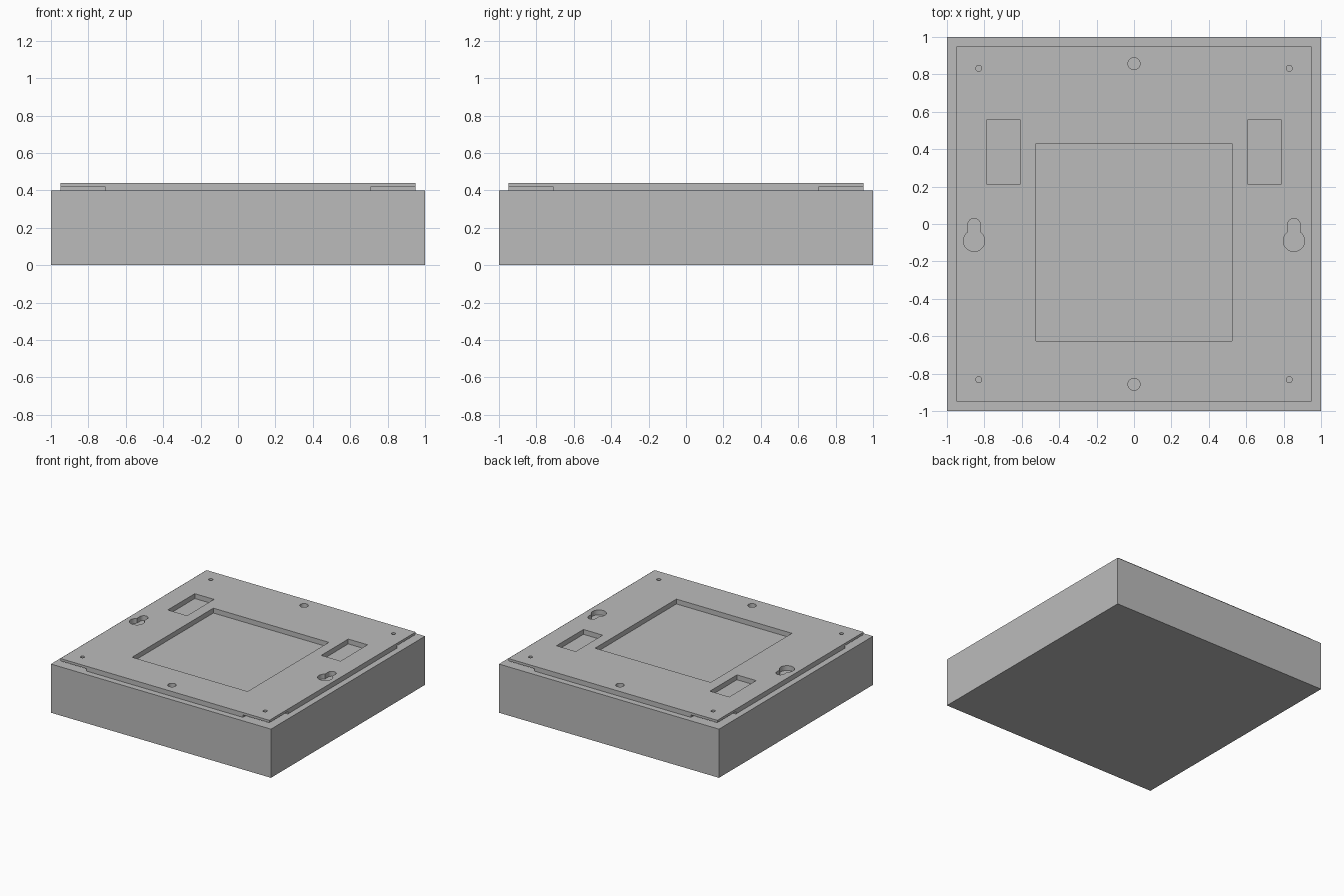
import bpy
import bmesh
from math import cos, sin, pi, sqrt, acos, radians

cube = bpy.data.objects.get("Cube")
if cube:
    bpy.data.objects.remove(cube, do_unlink=True)

BASE_TOP, LIP, PLATE_TOP = 0.40, 0.42, 0.44
BELOW, ABOVE = 0.38, 0.5      # cutter overshoot

grey = bpy.data.materials.new("light_grey")
grey.use_nodes = True
colour = (0.5, 0.5, 0.5, 1)
grey.diffuse_color = colour
grey.node_tree.nodes["Principled BSDF"].inputs["Base Color"].default_value = colour


def rect(x0, x1, y0, y1):
    return [(x0, y0), (x1, y0), (x1, y1), (x0, y1)]


def arc(cx, cy, r, start, end, steps):
    return [(cx + r * cos(start + (end - start) * i / steps),
             cy + r * sin(start + (end - start) * i / steps)) for i in range(steps + 1)]


def circle(cx, cy, r, steps=32):
    return arc(cx, cy, r, 0, 2 * pi, steps)[:-1]


def keyhole(cx, cy, big, small, top):
    # round entry hole with a narrow rounded slot above it
    a = acos(small / big)
    return (arc(cx, cy, big, pi - a, 2 * pi + a, 32)
            + arc(cx, top - small, small, 0, pi, 16))


def prisms(name, outlines, z0, z1):
    # extrude every outline from z0 to z1 in one object
    bm = bmesh.new()
    for outline in outlines:
        low = [bm.verts.new((x, y, z0)) for x, y in outline]
        high = [bm.verts.new((x, y, z1)) for x, y in outline]
        bm.faces.new(low[::-1])
        bm.faces.new(high)
        for i in range(len(low)):
            j = (i + 1) % len(low)
            bm.faces.new((low[i], low[j], high[j], high[i]))
    bmesh.ops.recalc_face_normals(bm, faces=bm.faces)
    mesh = bpy.data.meshes.new(name)
    bm.to_mesh(mesh)
    bm.free()
    mesh.materials.append(grey)
    obj = bpy.data.objects.new(name, mesh)
    bpy.context.collection.objects.link(obj)
    return obj


def cut(target, cutter):
    mod = target.modifiers.new("cut", "BOOLEAN")
    mod.operation, mod.solver, mod.object = "DIFFERENCE", "EXACT", cutter
    bpy.ops.object.select_all(action="DESELECT")
    bpy.context.view_layer.objects.active = target
    target.select_set(True)
    bpy.ops.object.modifier_apply(modifier=mod.name)
    bpy.data.objects.remove(cutter, do_unlink=True)


# Solid body and the raised plate on top of it
prisms("base_block", [rect(-1, 1, -1, 1)], 0, BASE_TOP)
plate = prisms("back_plate", [rect(-0.95, 0.95, -0.95, 0.95)], BASE_TOP, PLATE_TOP)

# Undercut below each plate corner
corners = [(sx, sy) for sx in (-1, 1) for sy in (-1, 1)]
undercuts = [rect(*sorted((0.71 * sx, 1.1 * sx)), *sorted((0.71 * sy, 1.1 * sy)))
             for sx, sy in corners]
cut(plate, prisms("corner_undercuts", undercuts, BELOW, LIP))

# Openings: main pocket, side pockets, keyholes, centre holes, screw holes
openings = [rect(-0.525, 0.525, -0.625, 0.43)]
for side in (-1, 1):
    openings.append(rect(*sorted((0.61 * side, 0.785 * side)), 0.21, 0.56))
    openings.append(keyhole(0.855 * side, -0.09, 0.057, 0.033, 0.03))
    openings.append(circle(0, 0.857 * side, 0.032))
openings += [circle(0.83 * sx, 0.832 * sy, 0.016) for sx, sy in corners]
cut(plate, prisms("plate_openings", openings, BELOW, ABOVE))

bpy.ops.object.shade_smooth_by_angle(angle=radians(30))
